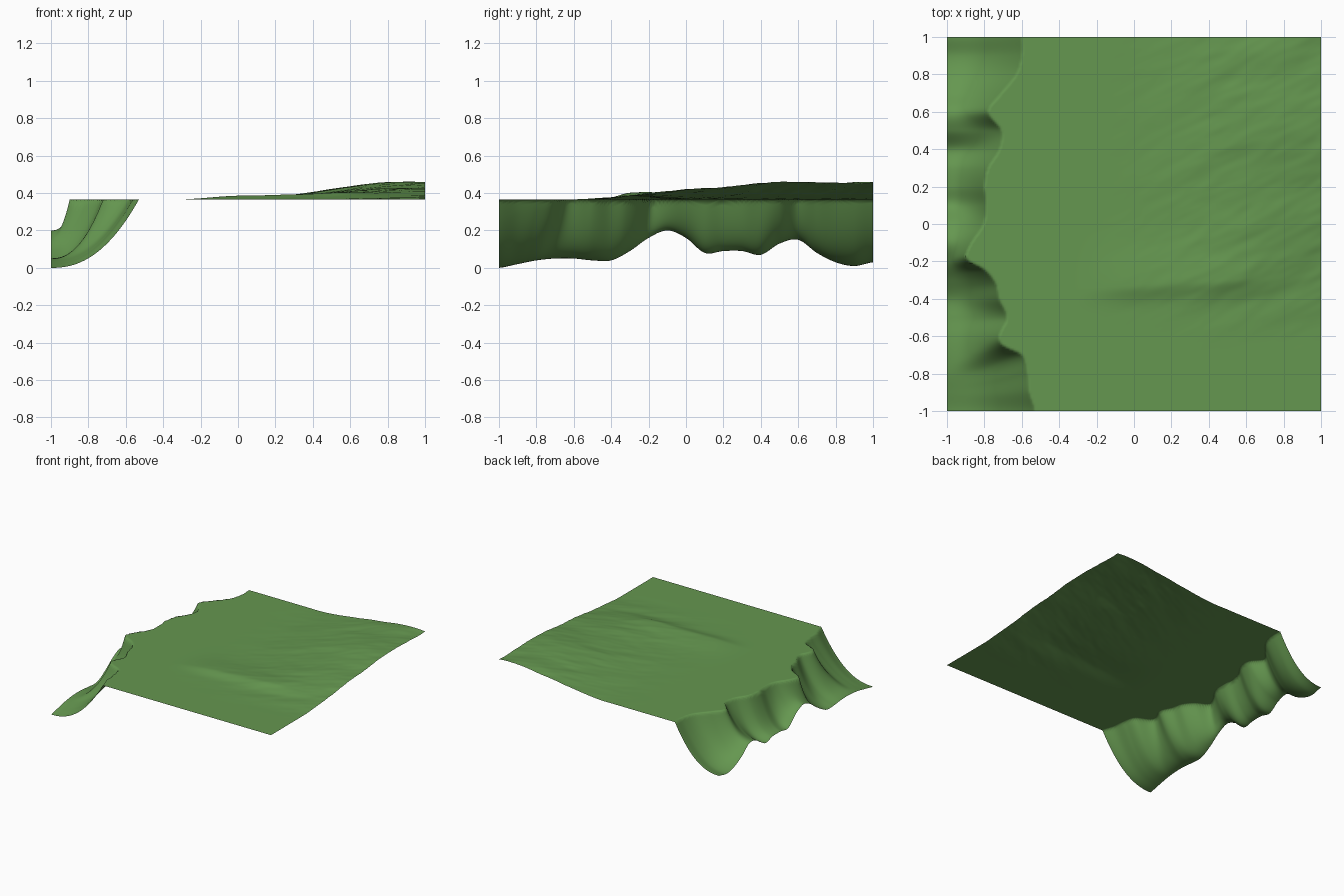
import bpy
import bmesh
import math
from mathutils import Vector, noise

cube = bpy.data.objects.get("Cube")
if cube:
    bpy.data.objects.remove(cube, do_unlink=True)

PLATEAU = 0.365
# Cliff setback from the west border and foot height, in hundredths, evenly spaced south to north
SETBACK = [47, 44, 43, 40, 28, 32, 28, 26, 20, 10, 19, 21, 20, 22, 28, 29, 22, 29, 37, 40, 40]
FOOT = [0, 2, 4, 5, 5, 4, 4, 9, 16, 20, 16, 8, 9, 9, 7, 13, 15, 8, 3, 1, 3]


def sample(values, y):
    """Smooth curve through evenly spaced values, y from -1 to 1."""
    last = len(values) - 1
    pos = min(max((y + 1) / 2 * last, 0), last)
    i = min(int(pos), last - 1)
    t = pos - i
    a, b, c, d = (values[min(max(i + k, 0), last)] for k in (-1, 0, 1, 2))
    m, n = (c - a) / 2, (d - b) / 2
    cubic = (2 * (b - c) + m + n) * t ** 3 + (3 * (c - b) - 2 * m - n) * t * t + m * t + b
    return cubic / 100


def smooth(t):
    t = min(max(t, 0), 1)
    return t * t * (3 - 2 * t)


def bump(t):
    return math.exp(-t * t)


def cliff_drop(x, y):
    # Gullies drift sideways as they descend
    reach = max(-0.6 - x, 0)
    drift = 0.4 * bump((y + 0.75) / 0.15) + 0.25 * bump((y + 0.2) / 0.15)
    setback = max(sample(SETBACK, y + drift * reach), 0.08)
    t = (setback - 1 - x) / setback
    if t <= 0:
        return 0
    return (PLATEAU - max(sample(FOOT, y), 0)) * (1 - (1 - min(t, 1)) ** 2.3)


def hill_rise(x, y):
    # Broad slope rising to the north-east corner
    slope = 0.09 * smooth(x / 0.9) * smooth((y + 0.65) / 1.2)
    # Low spur with a steep south side
    crest = -0.33 + 0.06 * x
    width = 0.07 if y < crest else 0.2
    spur = 0.022 * bump((y - crest) / width) * smooth((x + 0.35) / 0.4) * smooth((1.1 - x) / 0.7)
    # Diagonal ripples, fading out over the flat ground
    along, across = x * 0.9 + y * 0.45, y * 0.9 - x * 0.45
    ripple = noise.fractal(Vector((along * 2, across * 6, 0.5)), 1, 2, 3)
    mask = smooth((x + 0.3) / 0.9) * smooth((y + 0.75) / 0.5)
    return max(slope + spur + 0.008 * ripple * mask, -0.004)


grass = bpy.data.materials.new("grass_green")
grass.use_nodes = True
colour = (0.13, 0.31, 0.08, 1)
grass.diffuse_color = colour
grass.node_tree.nodes["Principled BSDF"].inputs["Base Color"].default_value = colour

# Terrain sheet
bm = bmesh.new()
bmesh.ops.create_grid(bm, x_segments=200, y_segments=200, size=1)
for v in bm.verts:
    x, y = v.co.x, v.co.y
    v.co.z = PLATEAU + hill_rise(x, y) - cliff_drop(x, y)
for f in bm.faces:
    f.smooth = True
mesh = bpy.data.meshes.new("terrain")
bm.to_mesh(mesh)
bm.free()
mesh.materials.append(grass)
terrain = bpy.data.objects.new("terrain", mesh)
bpy.context.collection.objects.link(terrain)
